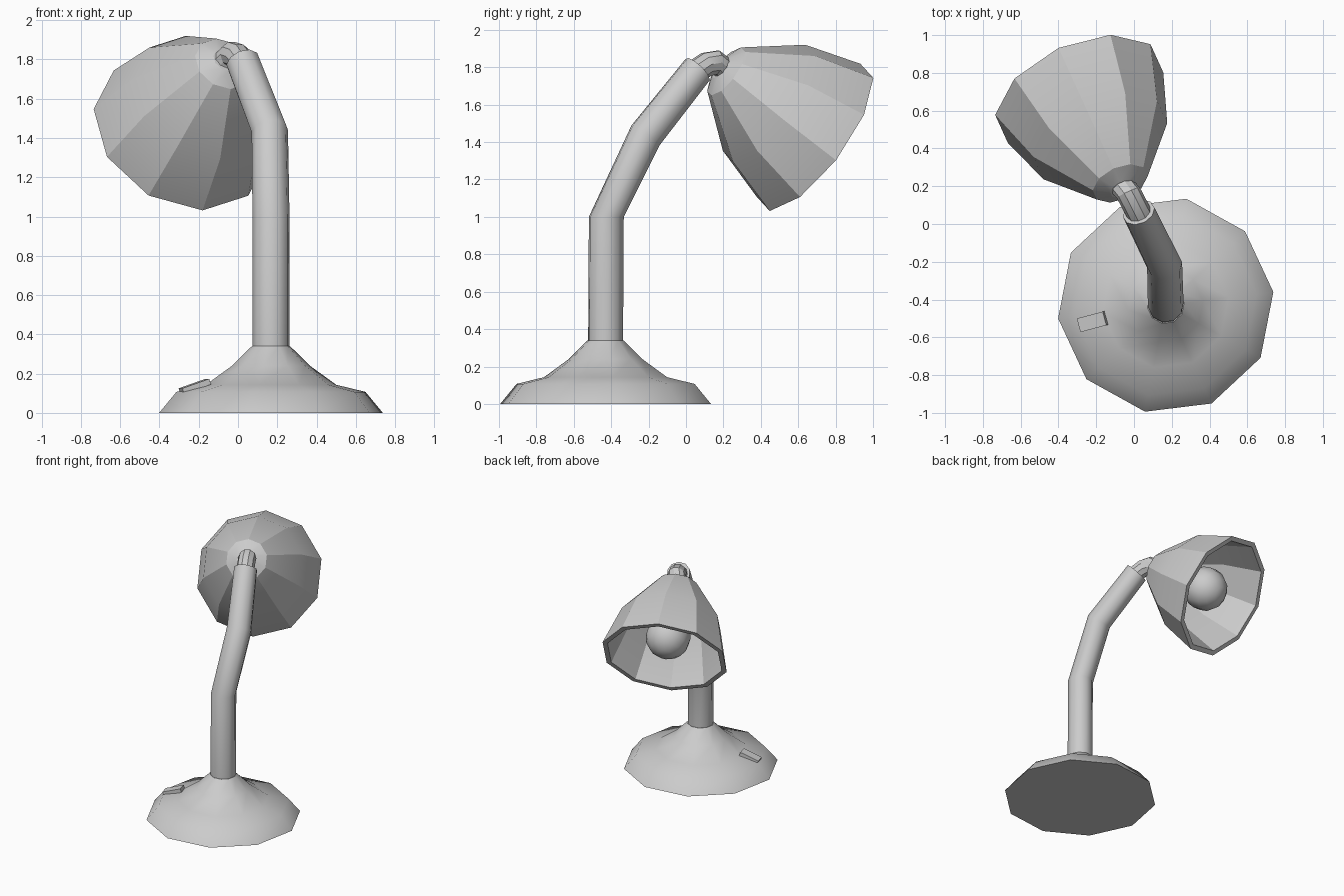
import bpy, bmesh, math
from mathutils import Vector, Matrix

if "Cube" in bpy.data.objects:
    bpy.data.objects.remove(bpy.data.objects["Cube"])

SIDES = 10


def finish(bm, name, angle):
    bmesh.ops.recalc_face_normals(bm, faces=bm.faces)
    me = bpy.data.meshes.new(name)
    bm.to_mesh(me)
    bm.free()
    ob = bpy.data.objects.new(name, me)
    bpy.context.collection.objects.link(ob)
    bpy.ops.object.select_all(action='DESELECT')
    ob.select_set(True)
    bpy.context.view_layer.objects.active = ob
    bpy.ops.object.shade_smooth_by_angle(angle=math.radians(angle))
    return ob


def loft(name, rings, xref, angle, sides=SIDES):
    """Skin polygon rings given as (centre, axis, radius), capped at both ends."""
    bm = bmesh.new()
    loops = []
    for c, axis, r in rings:
        a = Vector(axis).normalized()
        x = Vector(xref)
        x = (x - a * x.dot(a)).normalized()
        y = a.cross(x)
        loops.append([bm.verts.new(Vector(c) + r * (math.cos(t) * x + math.sin(t) * y))
                      for t in (2 * math.pi * i / sides for i in range(sides))])
    for lo, hi in zip(loops, loops[1:]):
        for i in range(sides):
            j = (i + 1) % sides
            bm.faces.new((lo[i], lo[j], hi[j], hi[i]))
    bm.faces.new(loops[0])
    bm.faces.new(loops[-1])
    return finish(bm, name, angle)


UP = (0, 0, 1)
TURN = math.radians(7)
X_BASE = (math.cos(TURN), math.sin(TURN), 0)
BX, BY = 0.168, -0.43

# Flared round base
profile = [(0, .574), (.107, .485), (.143, .335), (.24, .2), (.34, .098)]
loft("base", [((BX, BY, z), UP, r) for z, r in profile], X_BASE, 40)

# Bent arm
loft("arm", [((BX, BY, .30), UP, .095),
             ((BX, -.426, 1.0), UP, .095),
             ((.162, -.217, 1.435), (-.15, .6, .79), .094),
             ((.025, .062, 1.787), (-.3, .67, .7), .088)], X_BASE, 40)

# Shade axis points from the neck out through the opening
AXIS = Vector((-.344, .754, -.56)).normalized()
MOUTH = Vector((-.29, .69, 1.425))


def along(t):
    return MOUTH - AXIS * t


# Curved neck joint
loft("neck", [((.03, .05, 1.775), (-.3, .67, .7), .067),
              ((.0, .108, 1.815), (-.4, .87, .3), .067),
              ((-.03, .165, 1.825), (-.42, .9, -.1), .067),
              (along(.64), AXIS, .067)], (.9, .42, 0), 25)

# Hollow shade: outside to the rim, then back up the inside
shade = [(.67, .07), (.63, .155), (.325, .378), (0, .475),
         (0, .437), (.31, .342), (.6, .12)]
loft("shade", [(along(t), AXIS, r) for t, r in shade], (-.11, .243, .395), 25)

# Bulb and its socket
bm = bmesh.new()
rot = AXIS.to_track_quat('Z', 'Y').to_matrix().to_4x4()
bmesh.ops.create_uvsphere(bm, u_segments=12, v_segments=8, radius=.168,
                          matrix=Matrix.Translation(along(.175)) @ rot)
finish(bm, "bulb", 50)
loft("bulb_socket", [(along(.61), AXIS, .07), (along(.3), AXIS, .07)], UP, 40)

# Switch lying on the slope of the base
bm = bmesh.new()
tilt = (Matrix.Translation((-.22, -.517, .135)) @ Matrix.Rotation(math.radians(15), 4, 'Z')
        @ Matrix.Rotation(math.radians(-19), 4, 'Y'))
bmesh.ops.create_cube(bm, size=1, matrix=tilt @ Matrix.Diagonal((.15, .075, .03, 1)))
finish(bm, "switch", 30)
